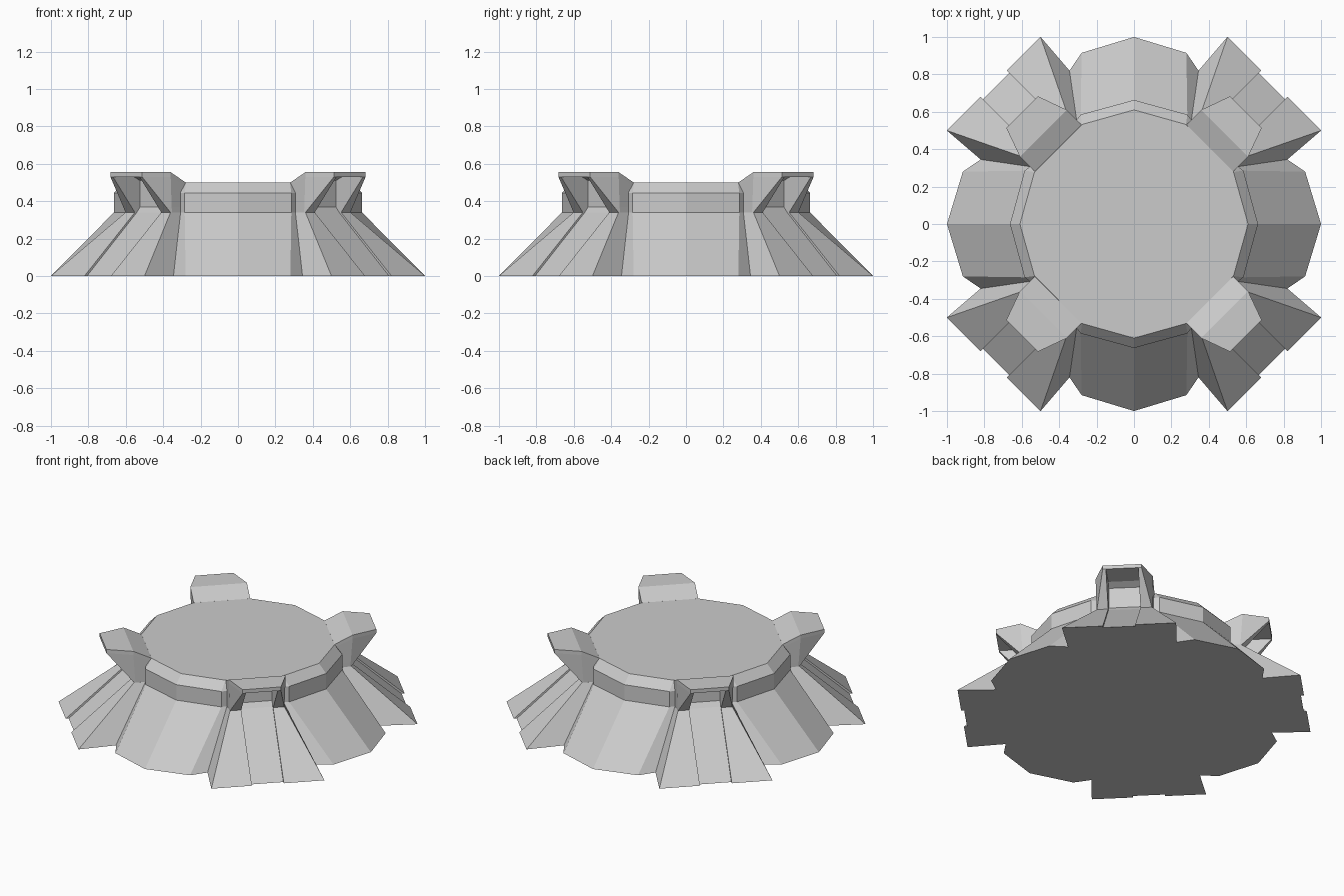
import bpy, bmesh
from math import cos, sin, pi

if "Cube" in bpy.data.objects:
    bpy.data.objects.remove(bpy.data.objects["Cube"])


def diag(u, v, a=pi / 4):
    """Point at distance u along a diagonal, offset v to its left."""
    return (u * cos(a) - v * sin(a), u * sin(a) + v * cos(a))


def mirrored(half):
    """Complete a symmetric profile from its right-hand half."""
    return half + [(p[0], -p[1]) + tuple(p[2:]) for p in reversed(half)]


def loft(bm, rings, bottom=True, top=True):
    vs = [[bm.verts.new(p) for p in r] for r in rings]
    n = len(vs[0])
    for a, b in zip(vs, vs[1:]):
        for i in range(n):
            j = (i + 1) % n
            bm.faces.new((a[i], a[j], b[j], b[i]))
    if bottom:
        bm.faces.new(vs[0][::-1])
    if top:
        bm.faces.new(vs[-1])
    return vs


def finish(bm, name):
    me = bpy.data.meshes.new(name)
    bm.to_mesh(me)
    bm.free()
    ob = bpy.data.objects.new(name, me)
    bpy.context.collection.objects.link(ob)


def ring4(tip, shoulder, notch, z, buttress=()):
    """Four-fold outline: body points plus an optional diagonal buttress."""
    q = [(tip, 0), shoulder, notch]
    q += [diag(u, v) for u, v in mirrored(list(buttress))]
    q += [notch[::-1], shoulder[::-1]]
    out = []
    for k in range(4):
        c, s = round(cos(k * pi / 2)), round(sin(k * pi / 2))
        out += [(x * c - y * s, x * s + y * c, z) for x, y in q]
    return out


# Sloping skirt with four grooved buttresses
bm = bmesh.new()
loft(bm, [
    ring4(1.0, (.915, .28), (.82, .345), 0,
          [(1.061, -.354), (1.061, -.1), (1.042, -.1)]),
    ring4(.663, (.585, .285), (.557, .307), .34,
          [(.68, -.17), (.68, -.1), (.665, -.1)]),
])
finish(bm, "sloped_base")

# Upright drum with bevelled rim
bm = bmesh.new()
loft(bm, [
    ring4(.663, (.585, .285), (.557, .307), .34),
    ring4(.663, (.585, .285), (.557, .307), .445),
    ring4(.61, (.532, .278), (.53, .28), .50),
], bottom=False)
finish(bm, "drum")

# Overhanging corner brackets, each with a recess below its cap
for k in range(4):
    ang = pi / 4 + k * pi / 2

    def place(half):
        return [diag(u, v, ang) + (z,) for u, v, z in mirrored(half)]

    bm = bmesh.new()
    loft(bm, [
        place([(.573, -.177, .34), (.67, -.172, .34), (.68, -.17, .34),
               (.68, -.1, .34), (.665, -.1, .34)]),
        place([(.573, -.177, .37), (.675, -.173, .37), (.706, -.162, .37),
               (.706, -.1, .37), (.64, -.1, .37)]),
        place([(.573, -.177, .48), (.686, -.177, .53), (.845, -.12, .53),
               (.845, -.1, .53), (.64, -.1, .53)]),
    ], bottom=False, top=False)
    low, high = loft(bm, [
        place([(.573, -.177, .48), (.686, -.177, .53), (.845, -.12, .53)]),
        place([(.573, -.177, .50), (.686, -.177, .555), (.845, -.12, .555)]),
    ], bottom=False, top=False)
    for i, j, m, n in ((0, 1, 4, 5), (1, 2, 3, 4)):
        bm.faces.new([high[t] for t in (i, j, m, n)])
        bm.faces.new([low[t] for t in (n, m, j, i)])
    finish(bm, "corner_bracket_%d" % (k + 1))
